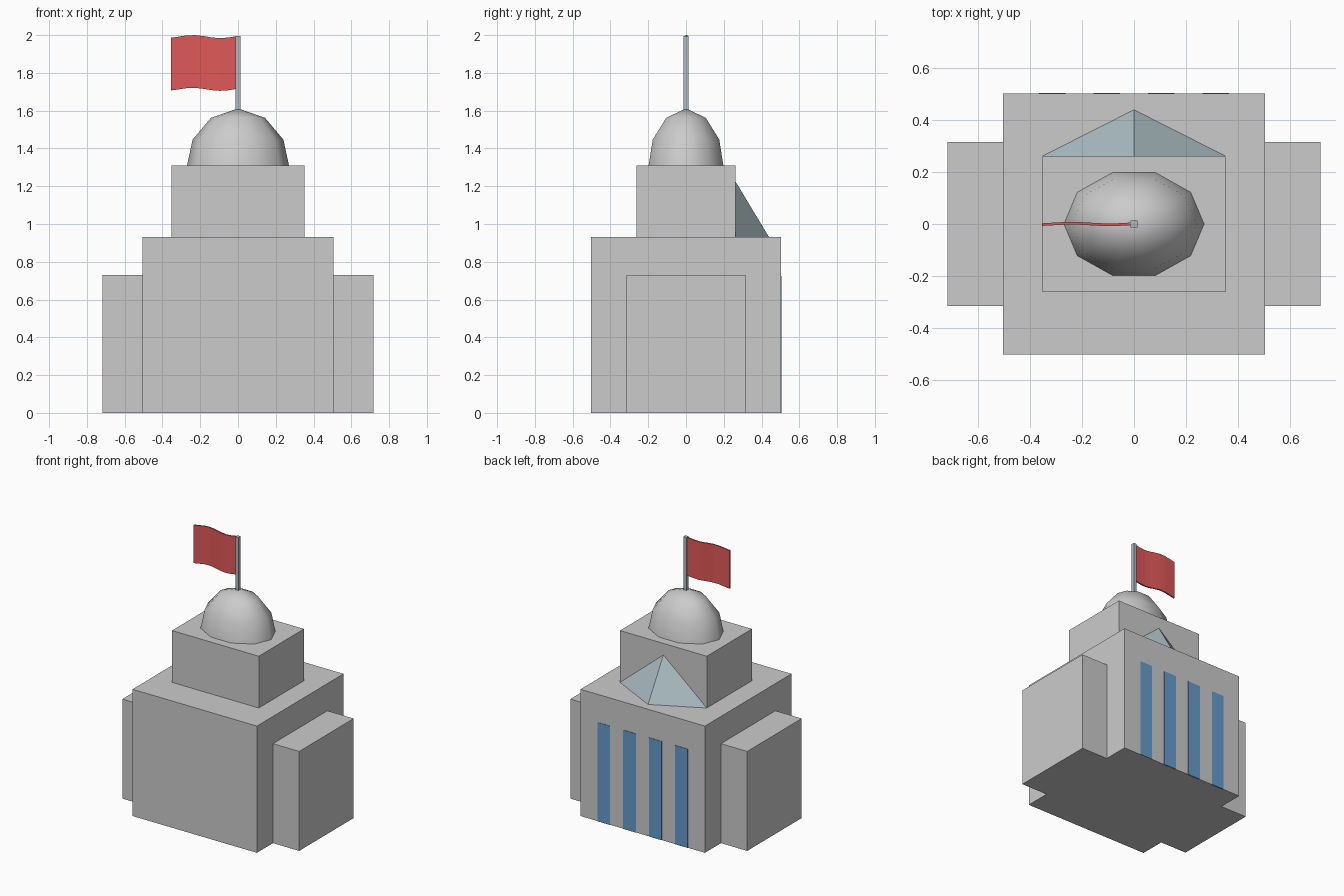
import bpy, bmesh
from math import sin, cos, tau

if "Cube" in bpy.data.objects:
    bpy.data.objects.remove(bpy.data.objects["Cube"])


def mat(name, rgb):
    m = bpy.data.materials.new(name)
    m.diffuse_color = (*rgb, 1)
    m.use_nodes = True
    m.node_tree.nodes["Principled BSDF"].inputs["Base Color"].default_value = m.diffuse_color
    return m


def make(name, verts, faces, material=None):
    me = bpy.data.meshes.new(name)
    me.from_pydata(verts, [], faces)
    bm = bmesh.new()
    bm.from_mesh(me)
    bmesh.ops.recalc_face_normals(bm, faces=bm.faces)
    bm.to_mesh(me)
    bm.free()
    ob = bpy.data.objects.new(name, me)
    bpy.context.collection.objects.link(ob)
    if material:
        me.materials.append(material)
    return ob


def box(name, x, y, z, material=None):
    v = [(a, b, c) for a in x for b in y for c in z]
    f = [(0, 1, 3, 2), (4, 6, 7, 5), (0, 4, 5, 1), (2, 3, 7, 6), (0, 2, 6, 4), (1, 5, 7, 3)]
    return make(name, v, f, material)


red = mat("flag_red", (0.75, 0.10, 0.10))
blue = mat("window_blue", (0.13, 0.33, 0.60))
glass = mat("pediment_glass", (0.42, 0.52, 0.56))
steel = mat("pole_steel", (0.42, 0.49, 0.53))

# Stacked building blocks
box("main_block", (-0.505, 0.505), (-0.502, 0.502), (0, 0.93))
box("upper_block", (-0.352, 0.352), (-0.262, 0.262), (0.93, 1.31))

# Side wings
for side, s in (("left", -1), ("right", 1)):
    box(side + "_wing", sorted((s * 0.505, s * 0.718)), (-0.316, 0.316), (0, 0.73))

# Blue window strips on the back wall
for i, x in enumerate((-0.315, -0.105, 0.105, 0.315)):
    box(f"window_strip_{i + 1}", (x - 0.051, x + 0.051), (0.49, 0.505), (0, 0.725), blue)

# Glass pediment leaning on the upper block
make("pediment", [(-0.352, 0.262, 0.93), (0.352, 0.262, 0.93), (0, 0.44, 0.93), (0, 0.262, 1.225)],
     [(0, 1, 2), (0, 2, 3), (1, 3, 2), (0, 3, 1)], glass)

# Ten-sided oval dome
N = 10
rings = [(1.0, 1.31), (0.89, 1.447), (0.53, 1.562)]
verts = [(0.27 * r * cos(tau * i / N), 0.208 * r * sin(tau * i / N), z)
         for r, z in rings for i in range(N)] + [(0, 0, 1.612)]
faces = [(k * N + i, k * N + (i + 1) % N, (k + 1) * N + (i + 1) % N, (k + 1) * N + i)
         for k in range(2) for i in range(N)]
faces += [(2 * N + i, 2 * N + (i + 1) % N, 3 * N) for i in range(N)]
faces.append(tuple(range(N)))
dome = make("dome", verts, faces)
bpy.context.view_layer.objects.active = dome
dome.select_set(True)
bpy.ops.object.shade_smooth_by_angle(angle=1.0)

# Square flagpole
box("flagpole", (-0.013, 0.013), (-0.013, 0.013), (1.59, 1.995), steel)

# Waving flag: ribbon of quads given thickness
S = 8
verts = []
for i in range(S + 1):
    x = -0.355 + 0.345 * i / S
    w = sin(tau * (i / S - 0.12) / 0.85)
    verts += [(x, 0.003 * w, 1.713 + 0.008 * w), (x, 0.003 * w, 1.992 + 0.008 * w)]
flag = make("flag", verts, [(2 * i, 2 * i + 2, 2 * i + 3, 2 * i + 1) for i in range(S)], red)
mod = flag.modifiers.new("thickness", "SOLIDIFY")
mod.thickness = 0.01
mod.offset = 0
